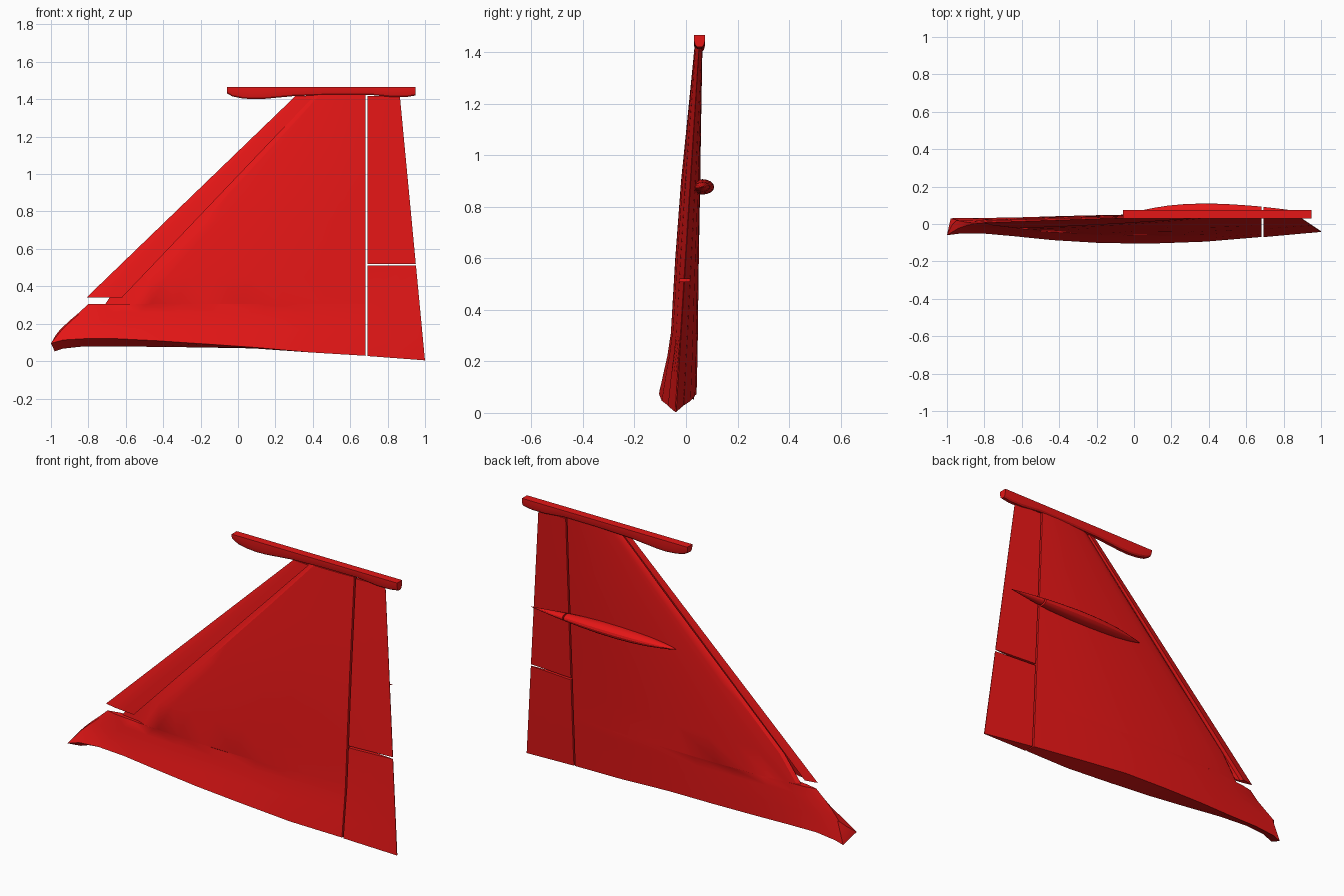
import bpy, bmesh, math

if "Cube" in bpy.data.objects:
    bpy.data.objects.remove(bpy.data.objects["Cube"])

red = bpy.data.materials.new("red_paint")
red.diffuse_color = (0.78, 0.008, 0.008, 1)
red.use_nodes = True
red.node_tree.nodes["Principled BSDF"].inputs["Base Color"].default_value = red.diffuse_color


def lerp(a, b, t):
    return a + (b - a) * t


def table(pts, v):
    if v <= pts[0][0]:
        return pts[0][1]
    for (a, p), (b, q) in zip(pts, pts[1:]):
        if v <= b:
            return lerp(p, q, (v - a) / (b - a))
    return pts[-1][1]


def loft(name, sections):
    """Skin closed loops; ends are capped with strips between the two sides."""
    bm = bmesh.new()
    rows = [[bm.verts.new(p) for p in s] for s in sections]
    n = len(rows[0])
    for r, s in zip(rows, rows[1:]):
        for i in range(n):
            j = (i + 1) % n
            bm.faces.new((r[i], r[j], s[j], s[i]))
    for r in (rows[0], rows[-1]):
        for i in range((n - 1) // 2):
            ids = list(dict.fromkeys((i, i + 1, n - 2 - i, n - 1 - i)))
            if len(ids) > 2:
                bm.faces.new([r[k] for k in ids])
    bmesh.ops.recalc_face_normals(bm, faces=bm.faces)
    me = bpy.data.meshes.new(name)
    bm.to_mesh(me)
    bm.free()
    ob = bpy.data.objects.new(name, me)
    bpy.context.collection.objects.link(ob)
    me.materials.append(red)
    bpy.ops.object.select_all(action='DESELECT')
    ob.select_set(True)
    bpy.context.view_layer.objects.active = ob
    bpy.ops.object.shade_smooth_by_angle(angle=math.radians(28))
    return ob


# Wing surface definition: planform, thickness by span, airfoil by chord
LEAD = [(.1, -1), (.14, -.98), (.2, -.92), (.25, -.86), (.305, -.80), (.34, -.81), (1.42, .31)]
THICK = {-1: [(.1, .088), (.2, .064), (.305, .053), (.6, .05), (.9, .042), (1.42, .014)],
         1: [(.1, .058), (.305, .052), (.6, .042), (.9, .033), (1.42, .016)]}
FOIL = [(0, 0), (.03, .25), (.1, .5), (.2, .78), (.35, .97), (.5, 1),
        (.65, .87), (.84, .42), (1, .03)]
HINGE = .683


def lead(z):
    return table(LEAD, z)


def trail(z):
    return 1 - .095 * z


def skin(x, z, side, k=1):
    u = min(1, max(0, (x - lead(z)) / (trail(z) - lead(z))))
    mid = lerp(-.005 + .035 * z, -.04 + .064 * z, u)
    blunt = table([(.1, .64), (.25, 0)], z) if u < .5 else 0
    return mid + side * k * table(THICK[side], z) * max(table(FOIL, u), blunt)


def pt(x, z, side, k=1):
    return (x, skin(x, z, side, k), z)


def span(z, root, tip):
    return lerp(root, tip, (z - .34) / 1.07)


# Main wing panel, with a curved root and a recess for the slat
STEPS = [1, .82, .64, .48, .33, .2, .1, .03]
ROOT = {-1: [(-1, .1), (-.9, .12), (-.6, .12), (0, .08), (.2, .065), (.4, .045), (.69, .028)],
        1: [(-.98, .05), (-.9, .08), (-.4, .076), (0, .07), (.2, .065), (.4, .045), (.69, .028)]}


def root_row():
    def edge(side):
        xs = [lerp(-.985, HINGE, s) for s in STEPS]
        return [pt(x, table(ROOT[side], x), side) for x in xs]
    return edge(-1) + [(-1, -.06, .095), (-.975, -.008, .138), (-.98, .03, .052)] + edge(1)[::-1]


def wing_row(z, recessed):
    x0 = lead(z)
    if recessed:
        back, nose = x0 + span(z, .195, .11), x0 + span(z, .09, .06)
        lo, hi = back + .012, nose + .03
        tip = [pt(back + .008, z, -1, .5), pt(nose, z, 1, .1), pt(nose + .02, z, 1, .85)]
    else:
        lo = hi = x0 + .02
        tip = [pt(x0 + .01, z, -1), pt(x0, z, 1), pt(x0 + .01, z, 1)]
    front = [pt(lerp(lo, HINGE, s), z, -1) for s in STEPS]
    rear = [pt(lerp(hi, HINGE, s), z, 1) for s in STEPS]
    return front + tip + rear[::-1]


rows = [root_row()] + [wing_row(z, False) for z in (.17, .22, .26, .305)]
rows += [wing_row(z, True) for z in (.306, .45, .6, .75, .9, 1.15, 1.425)]
loft("wing_panel", rows)


# Leading edge slat
def slat_row(z):
    x0 = lead(z)
    w, e, nose = span(z, .19, .10), span(z, .07, .04), span(z, .08, .05)
    out = [pt(x0 + w * f, z, -1) for f in (1, .6, .3, .1, 0)]
    out += [pt(x0 + e * .3, z, 1), pt(x0 + e, z, 1)]
    return out + [pt(x0 + nose, z, -1, .2), pt(x0 + w * .8, z, -1, .75)]


loft("leading_edge_slat", [slat_row(z) for z in (.34, .6, .9, 1.15, 1.418)])


# Trailing edge flaps
def flap_row(z, drop=0):
    def p(f, side):
        x = lerp(.692, trail(z), f)
        q = pt(x, z, side)
        return (x, q[1], z + drop * (1 - f))
    return [p(f, -1) for f in (0, .33, .67, 1)] + [p(f, 1) for f in (1, .67, .33, 0)]


loft("inner_flap", [flap_row(.004, .023), flap_row(.12), flap_row(.3), flap_row(.51)])
loft("outer_flap", [flap_row(z) for z in (.52, .75, 1, 1.2, 1.418)])


# Wing tip rail
RAIL = [(-.06, 1.432), (-.03, 1.415), (.02, 1.405), (.08, 1.4), (.14, 1.402), (.3, 1.417),
        (.5, 1.423), (.7, 1.424), (.82, 1.412), (.9, 1.412), (.95, 1.42)]


def rail_row(x, zb):
    half = [(.022, 1.466), (.022, min(1.452, zb + .028)), (.017, zb + .008), (.009, zb)]
    return [(x, .0525 - w, z) for w, z in half] + [(x, .0525 + w, z) for w, z in half[::-1]]


loft("tip_rail", [rail_row(x, zb) for x, zb in RAIL])


# Actuator fairing, split at the hinge line
def ring(x, r):
    return [(x, .064 + .044 * r * math.cos(a), .877 + .029 * r * math.sin(a))
            for a in (math.tau * i / 16 for i in range(16))]


POD = [(.015, .02), (.04, .2), (.1, .48), (.18, .78), (.27, .96), (.36, 1.03),
       (.47, 1), (.58, .85), (.683, .66)]
loft("fairing_front", [ring(x, r) for x, r in POD])
loft("fairing_rear", [ring(x, r) for x, r in [(.692, .62), (.75, .48), (.83, .25), (.9, .03)]])
